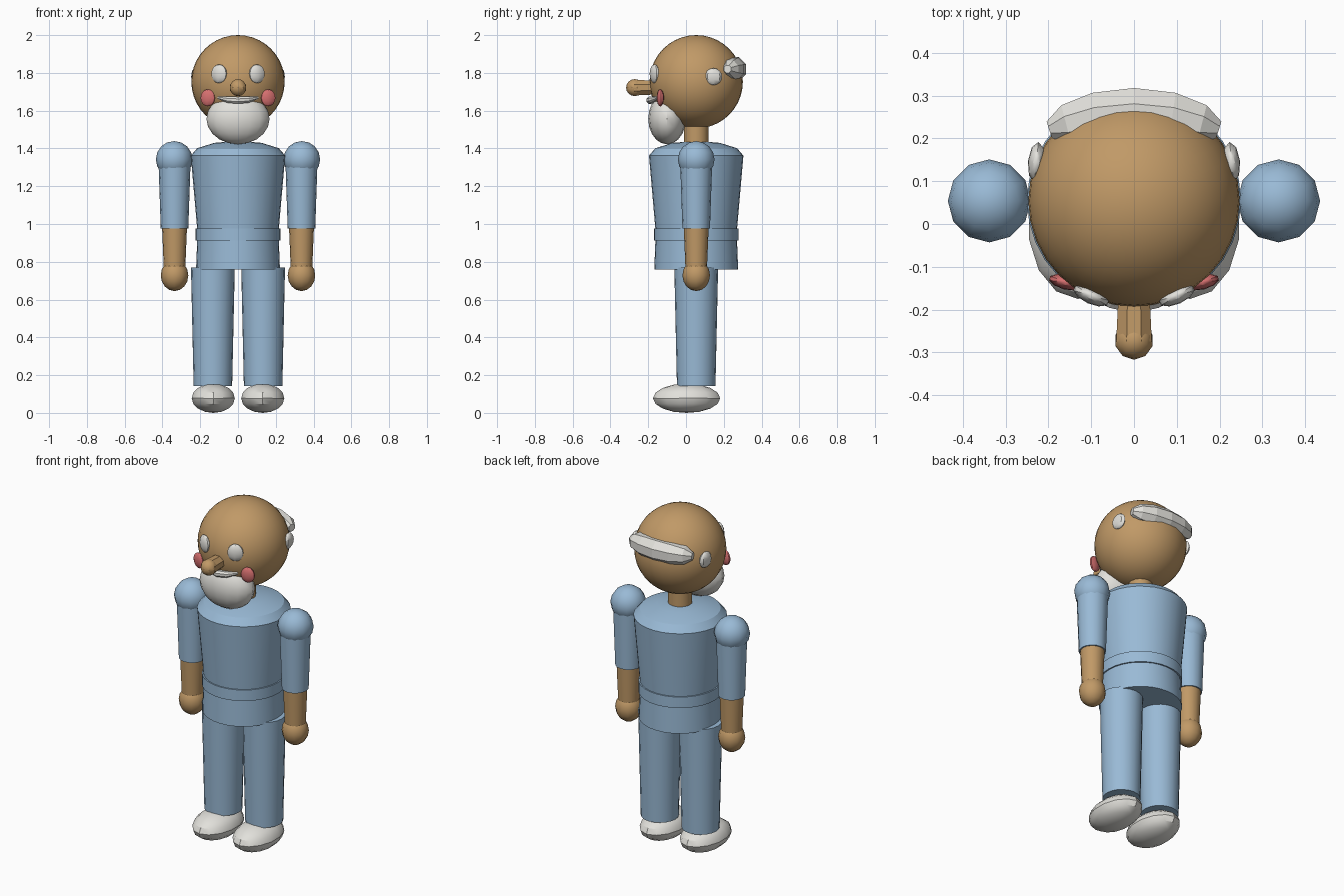
import bpy, bmesh, math
from mathutils import Matrix, Vector

cube = bpy.data.objects.get("Cube")
if cube:
    bpy.data.objects.remove(cube, do_unlink=True)

CY = 0.054  # body axis


def material(name, r, g, b):
    m = bpy.data.materials.new(name)
    m.use_nodes = True
    m.diffuse_color = (r, g, b, 1)
    bsdf = next(n for n in m.node_tree.nodes if n.type == 'BSDF_PRINCIPLED')
    bsdf.inputs["Base Color"].default_value = (r, g, b, 1)
    return m


SKIN = material("tan skin", 0.53, 0.32, 0.135)
BLUE = material("light blue cloth", 0.32, 0.49, 0.67)
WHITE = material("off white", 0.76, 0.75, 0.71)
PINK = material("rosy pink", 0.67, 0.16, 0.16)


def finish(name, bm, mat, smooth):
    bmesh.ops.recalc_face_normals(bm, faces=bm.faces)
    me = bpy.data.meshes.new(name)
    bm.to_mesh(me)
    bm.free()
    me.materials.append(mat)
    ob = bpy.data.objects.new(name, me)
    bpy.context.collection.objects.link(ob)
    if smooth:
        bpy.ops.object.select_all(action='DESELECT')
        ob.select_set(True)
        bpy.context.view_layer.objects.active = ob
        bpy.ops.object.shade_smooth_by_angle(angle=math.radians(32))
    return ob


def ball(name, mat, loc, size, seg=12, rings=8, turn=0, smooth=True):
    bm = bmesh.new()
    bmesh.ops.create_uvsphere(bm, u_segments=seg, v_segments=rings, radius=1)
    bm.transform(Matrix.Translation(loc) @ Matrix.Rotation(turn, 4, 'Z')
                 @ Matrix.Diagonal((*size, 1)))
    return finish(name, bm, mat, smooth)


def cone(name, mat, x, z0, z1, r0, r1, seg=16):
    bm = bmesh.new()
    bmesh.ops.create_cone(bm, cap_ends=True, segments=seg, radius1=r0, radius2=r1,
                          depth=z1 - z0)
    bm.transform(Matrix.Translation((x, CY, (z0 + z1) / 2)))
    return finish(name, bm, mat, True)


def sausage(name, mat, path, radii, sides=8):
    """Tube swept along a path of points, with flat ends."""
    bm = bmesh.new()
    pts = [Vector(p) for p in path]
    rings = []
    for i, p in enumerate(pts):
        t = (pts[min(i + 1, len(pts) - 1)] - pts[max(i - 1, 0)]).normalized()
        side = t.cross(Vector((0, 0, 1))).normalized()
        up = side.cross(t)
        rings.append([bm.verts.new(p + radii[i] * (side * math.cos(a) + up * math.sin(a)))
                      for a in (math.tau * (k + 0.5) / sides for k in range(sides))])
    for a, b in zip(rings, rings[1:]):
        for k in range(sides):
            n = (k + 1) % sides
            bm.faces.new((a[k], a[n], b[n], b[k]))
    bm.faces.new(rings[0])
    bm.faces.new(rings[-1])
    return finish(name, bm, mat, False)


# Torso, belt, hips and neck
cone("torso", BLUE, 0, 0.96, 1.362, 0.215, 0.25, 32)
ball("shoulder_cap", BLUE, (0, CY, 1.362), (0.25, 0.25, 0.078), 32, 6)
cone("belt", BLUE, 0, 0.912, 0.977, 0.224, 0.224, 32)
cone("hips", BLUE, 0, 0.76, 0.915, 0.222, 0.216, 32)
cone("neck", SKIN, 0, 1.40, 1.55, 0.065, 0.065)

# Head and nose
ball("head", SKIN, (0, CY, 1.753), (0.247, 0.247, 0.247), 32, 20)
bm = bmesh.new()
bmesh.ops.create_cone(bm, cap_ends=True, segments=8, radius1=0.045, radius2=0.038, depth=0.14)
bm.transform(Matrix.Translation((0, -0.205, 1.722)) @ Matrix.Rotation(-math.pi / 2, 4, 'X')
             @ Matrix.Rotation(math.pi / 8, 4, 'Z'))
finish("nose", bm, SKIN, False)
ball("nose_tip", SKIN, (0, -0.272, 1.722), (0.045, 0.045, 0.045), 10, 8)

# Beard, moustache and back hair
ball("beard", WHITE, (0, -0.1, 1.557), (0.167, 0.1, 0.135), 16, 10)
sausage("moustache", WHITE,
        [(x * 0.105, -0.19 + 0.04 * x * x, 1.655 + 0.014 * x * x)
         for x in (-1, -0.5, 0, 0.5, 1)], [0.008, 0.018, 0.02, 0.018, 0.008])
sausage("back_hair", WHITE,
        [(x * 0.198, 0.255 - 0.035 * x * x, 1.82) for x in (-1, -0.8, -0.45, 0, 0.45, 0.8, 1)],
        [0.022, 0.05, 0.064, 0.068, 0.064, 0.05, 0.022])

# Paired parts
for s, side in ((1, "left"), (-1, "right")):
    ball(side + "_eye", WHITE, (s * 0.1, -0.167, 1.795), (0.045, 0.02, 0.05), 10, 8, s * 0.42)
    ball(side + "_cheek", PINK, (s * 0.16, -0.136, 1.668), (0.04, 0.017, 0.045), 10, 8, s * 0.25)
    ball(side + "_ear", WHITE, (s * 0.228, 0.145, 1.78), (0.02, 0.047, 0.045), 8, 8, s * 0.1)
    ball(side + "_shoulder", BLUE, (s * 0.338, CY, 1.342), (0.097, 0.097, 0.097))
    cone(side + "_sleeve", BLUE, s * 0.336, 0.977, 1.36, 0.073, 0.086)
    cone(side + "_forearm", SKIN, s * 0.336, 0.74, 0.985, 0.056, 0.066)
    ball(side + "_hand", SKIN, (s * 0.336, CY, 0.728), (0.073, 0.073, 0.083))
    cone(side + "_leg", BLUE, s * 0.133, 0.143, 0.77, 0.102, 0.116, 20)
    ball(side + "_shoe", WHITE, (s * 0.131, 0.003, 0.0775), (0.117, 0.178, 0.0775), 14, 8)
